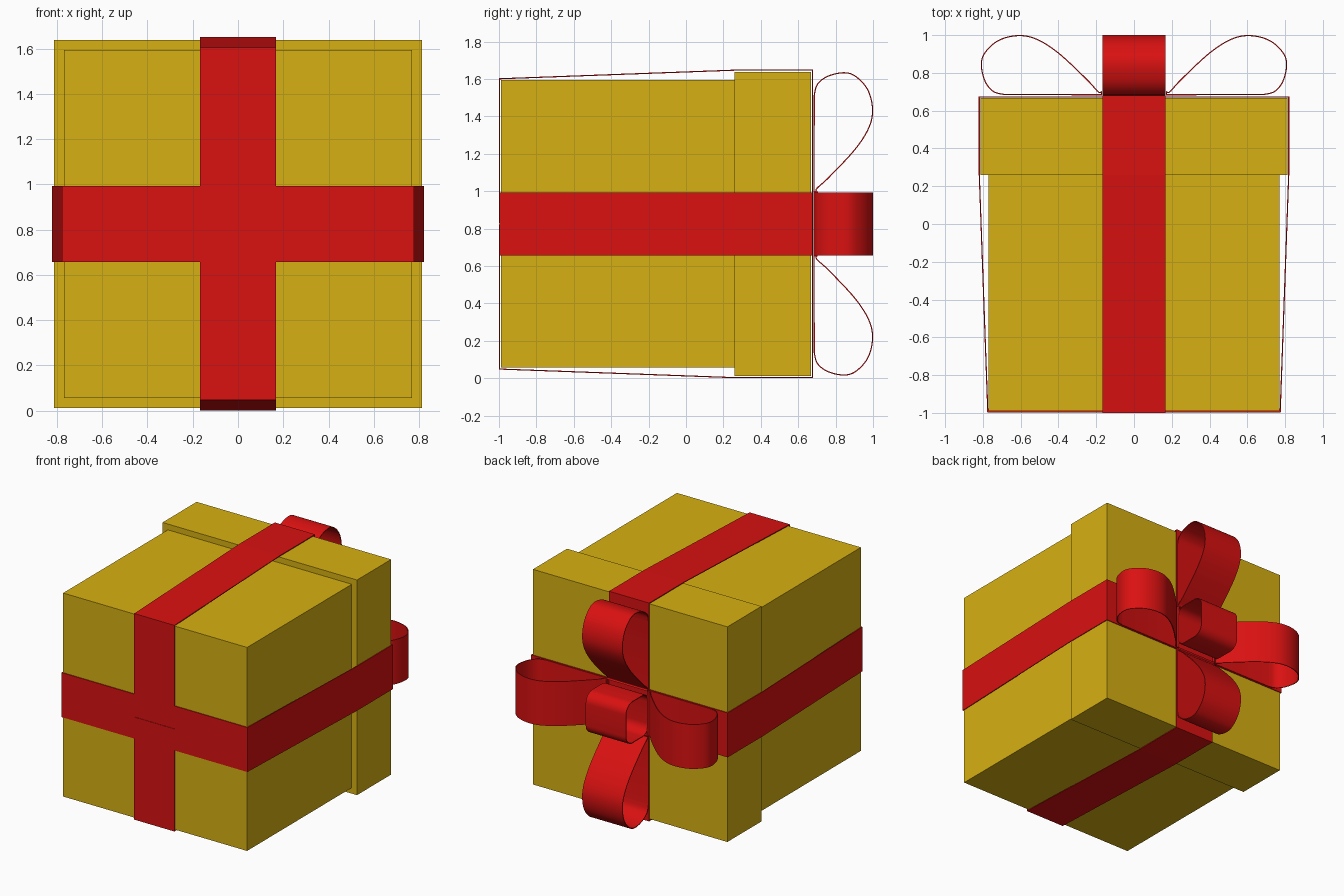
import bpy, bmesh, math
from mathutils import Vector

cube = bpy.data.objects.get("Cube")
if cube:
    bpy.data.objects.remove(cube, do_unlink=True)

CZ = 0.825      # height of the box axis
HALF = 0.168    # half the ribbon width
THICK = 0.006   # ribbon thickness


def material(name, rgb):
    m = bpy.data.materials.new(name)
    m.use_nodes = True
    m.diffuse_color = (*rgb, 1)
    m.node_tree.nodes["Principled BSDF"].inputs["Base Color"].default_value = (*rgb, 1)
    return m


gold = material("gold paper", (0.68, 0.435, 0.006))
red = material("red ribbon", (0.70, 0.0055, 0.0055))


def add_object(name, bm, mat):
    mesh = bpy.data.meshes.new(name)
    bm.to_mesh(mesh)
    bm.free()
    mesh.materials.append(mat)
    ob = bpy.data.objects.new(name, mesh)
    bpy.context.collection.objects.link(ob)
    return ob


def box(name, half, y0, y1):
    bm = bmesh.new()
    bmesh.ops.create_cube(bm, size=1)
    bmesh.ops.scale(bm, vec=(2 * half, y1 - y0, 2 * half), verts=bm.verts)
    bmesh.ops.translate(bm, vec=(0, (y0 + y1) / 2, CZ), verts=bm.verts)
    return add_object(name, bm, gold)


def ribbon(name, path, upright, closed=True, smooth=False):
    """Strip along (across, y) points; upright ribbons run in the y-z plane."""
    bm = bmesh.new()
    rows = []
    for a, y in path:
        if upright:
            row = [(s * HALF, y, CZ + a) for s in (-1, 1)]
        else:
            row = [(a, y, CZ + s * HALF) for s in (-1, 1)]
        rows.append([bm.verts.new(p) for p in row])
    for i in range(len(rows) if closed else len(rows) - 1):
        p, q = rows[i], rows[(i + 1) % len(rows)]
        bm.faces.new((p[0], p[1], q[1], q[0]))
    bmesh.ops.recalc_face_normals(bm, faces=bm.faces)
    ob = add_object(name, bm, red)
    bpy.ops.object.select_all(action='DESELECT')
    ob.select_set(True)
    bpy.context.view_layer.objects.active = ob
    sol = ob.modifiers.new("thickness", 'SOLIDIFY')
    sol.thickness = THICK
    sol.offset = 0
    sol.use_even_offset = True
    bpy.ops.object.modifier_apply(modifier=sol.name)
    if smooth:
        bpy.ops.object.shade_smooth_by_angle(angle=math.radians(35))
    return ob


def smooth_path(pts, steps=7):
    """Catmull-Rom curve through the points."""
    pts = [Vector(p) for p in pts]
    ext = [pts[0]] + pts + [pts[-1]]
    out = []
    for i in range(1, len(ext) - 2):
        a, b, c, d = ext[i - 1:i + 3]
        for k in range(steps):
            t = k / steps
            out.append(0.5 * (2 * b + (c - a) * t + (2 * a - 5 * b + 4 * c - d) * t * t
                              + (3 * b - a - 3 * c + d) * t ** 3))
    return out + [pts[-1]]


# Box and its wider lid, lying on the side
box("gift_box", 0.769, -0.99, 0.30)
box("box_lid", 0.813, 0.26, 0.667)

# Ribbon bands, stretched from the lid rim to the front edge
ribbon("horizontal_band", [(-0.774, -0.994), (0.774, -0.994), (0.819, 0.26),
                           (0.819, 0.673), (-0.819, 0.673), (-0.819, 0.26)], False)
ribbon("vertical_band", [(0.004, -0.997), (0.776, -0.997), (0.822, 0.26), (0.822, 0.677),
                         (-0.822, 0.677), (-0.822, 0.26), (-0.776, -0.997), (-0.004, -0.997)],
       True, closed=False)

# Four bow loops on the lid
loop = smooth_path([(0.172, 0.70), (0.19, 0.70), (0.25, 0.765), (0.40, 0.905), (0.52, 0.98),
                    (0.62, 0.997), (0.72, 0.97), (0.79, 0.905), (0.808, 0.84),
                    (0.788, 0.755), (0.745, 0.702), (0.69, 0.686)]) + [(0.172, 0.684)]
for name, side, upright in (("left_loop", 1, False), ("right_loop", -1, False),
                            ("upper_loop", 1, True), ("lower_loop", -1, True)):
    ribbon("bow_" + name, [(side * a, y) for a, y in loop], upright, smooth=True)

# Rounded knot in the middle of the bow
R = 0.075
knot = []
for k, (sa, sy) in enumerate(((1, 1), (-1, 1), (-1, -1), (1, -1))):
    for i in range(9):
        ang = math.radians(90 * k + i * 90 / 8)
        knot.append((sa * (0.155 - R) + R * math.cos(ang),
                     0.82 + sy * (0.135 - R) + R * math.sin(ang)))
ribbon("bow_knot", knot, True, smooth=True)
